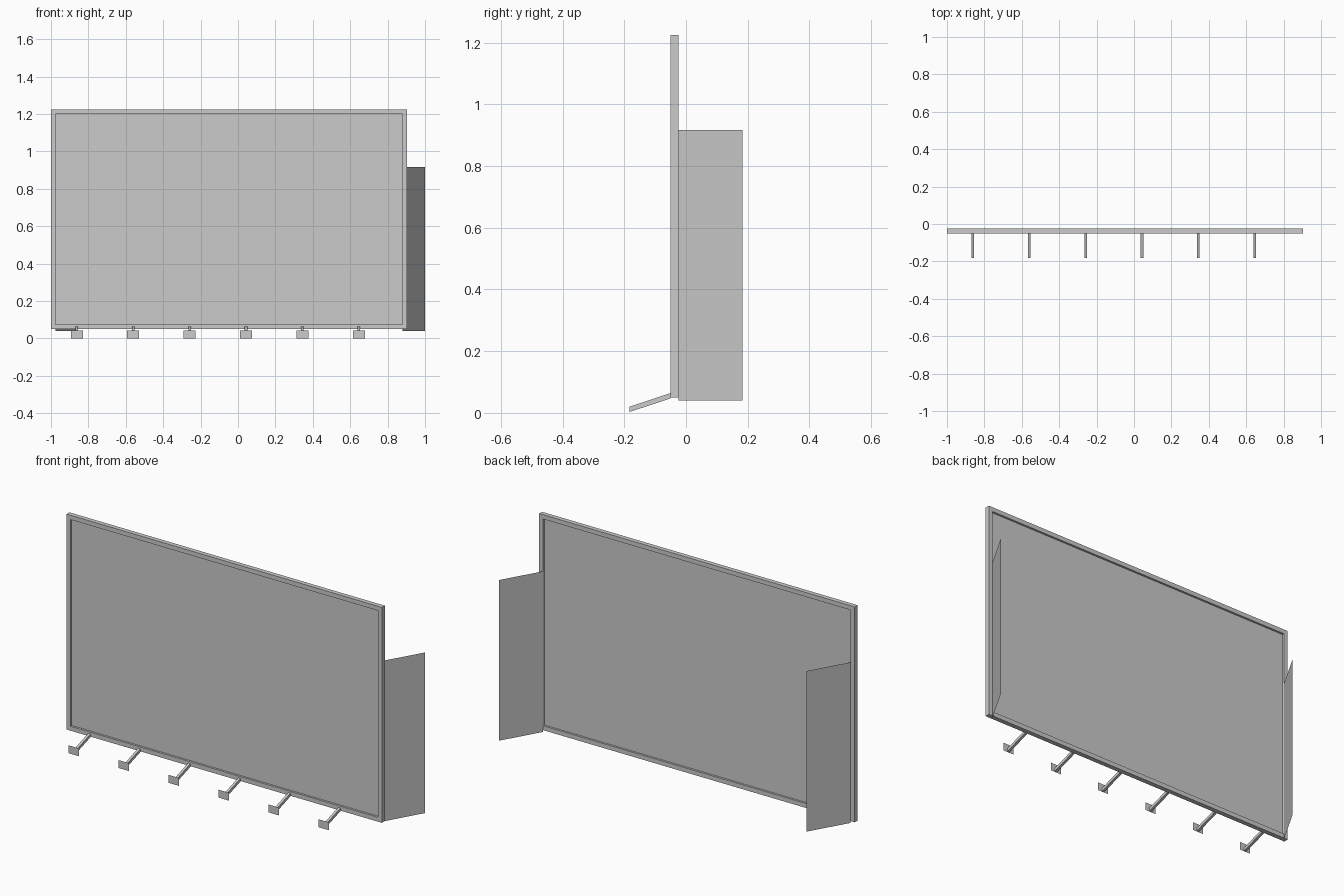
import bpy, bmesh

if "Cube" in bpy.data.objects:
    bpy.data.objects.remove(bpy.data.objects["Cube"])

# Single plain grey finish
grey = bpy.data.materials.new("plain grey")
grey.diffuse_color = (0.6, 0.6, 0.6, 1)
grey.use_nodes = True
grey.node_tree.nodes["Principled BSDF"].inputs["Base Color"].default_value = grey.diffuse_color


def make(name, verts, faces, solid=True):
    me = bpy.data.meshes.new(name)
    bm = bmesh.new()
    vs = [bm.verts.new(v) for v in verts]
    for f in faces:
        bm.faces.new([vs[i] for i in f])
    if solid:
        bmesh.ops.recalc_face_normals(bm, faces=bm.faces)
    bm.to_mesh(me)
    bm.free()
    me.materials.append(grey)
    ob = bpy.data.objects.new(name, me)
    bpy.context.collection.objects.link(ob)
    return ob


def sheet(name, p, q, z0, z1):
    """Thin upright sheet between two plan points."""
    return make(name, [(*p, z0), (*q, z0), (*q, z1), (*p, z1)], [(0, 1, 2, 3)], False)


X0, X1, Z0, Z1 = -1.0, 0.903, 0.05, 1.225   # outer frame
YF, YB, B = -0.05, -0.025, 0.024            # front, back, rail width


# Rectangular frame: an outer and an inner loop, front and back
def loop(inset, y):
    return [(X0 + inset, y, Z0 + inset), (X1 - inset, y, Z0 + inset),
            (X1 - inset, y, Z1 - inset), (X0 + inset, y, Z1 - inset)]


rings = loop(0, YF) + loop(B, YF) + loop(B, YB) + loop(0, YB)
faces = []
for r in range(4):
    for i in range(4):
        j, s = (i + 1) % 4, (r + 1) % 4
        faces.append((4 * r + i, 4 * r + j, 4 * s + j, 4 * s + i))
make("board_frame", rings, faces)

# Board recessed between the rails on both sides
make("board_panel", loop(B, -0.039) + loop(B, -0.036),
     [(0, 1, 2, 3), (7, 6, 5, 4)])

# Two parallel slanted sheets behind the ends
for name, x in (("left_rear_sheet", -0.975), ("right_rear_sheet", 0.88)):
    sheet(name, (x, YB), (x + 0.12, 0.183), 0.04, 0.916)

# Row of sloping lamp arms, each ending in a small upright plate
W, YE = 0.007, -0.183
for k in range(6):
    x = -0.862 + 0.3016 * k
    prof = [(YF, 0.047), (YF, 0.064), (YE, 0.02), (YE, 0.003)]
    verts = [(x + s * W, y, z) for s in (-1, 1) for y, z in prof]
    make(f"lamp_arm_{k + 1}", verts,
         [(0, 1, 2, 3), (7, 6, 5, 4)] +
         [(i, (i + 1) % 4, (i + 1) % 4 + 4, i + 4) for i in range(4)])
    sheet(f"lamp_plate_{k + 1}", (x - 0.032, YE), (x + 0.032, YE), 0.0, 0.043)
